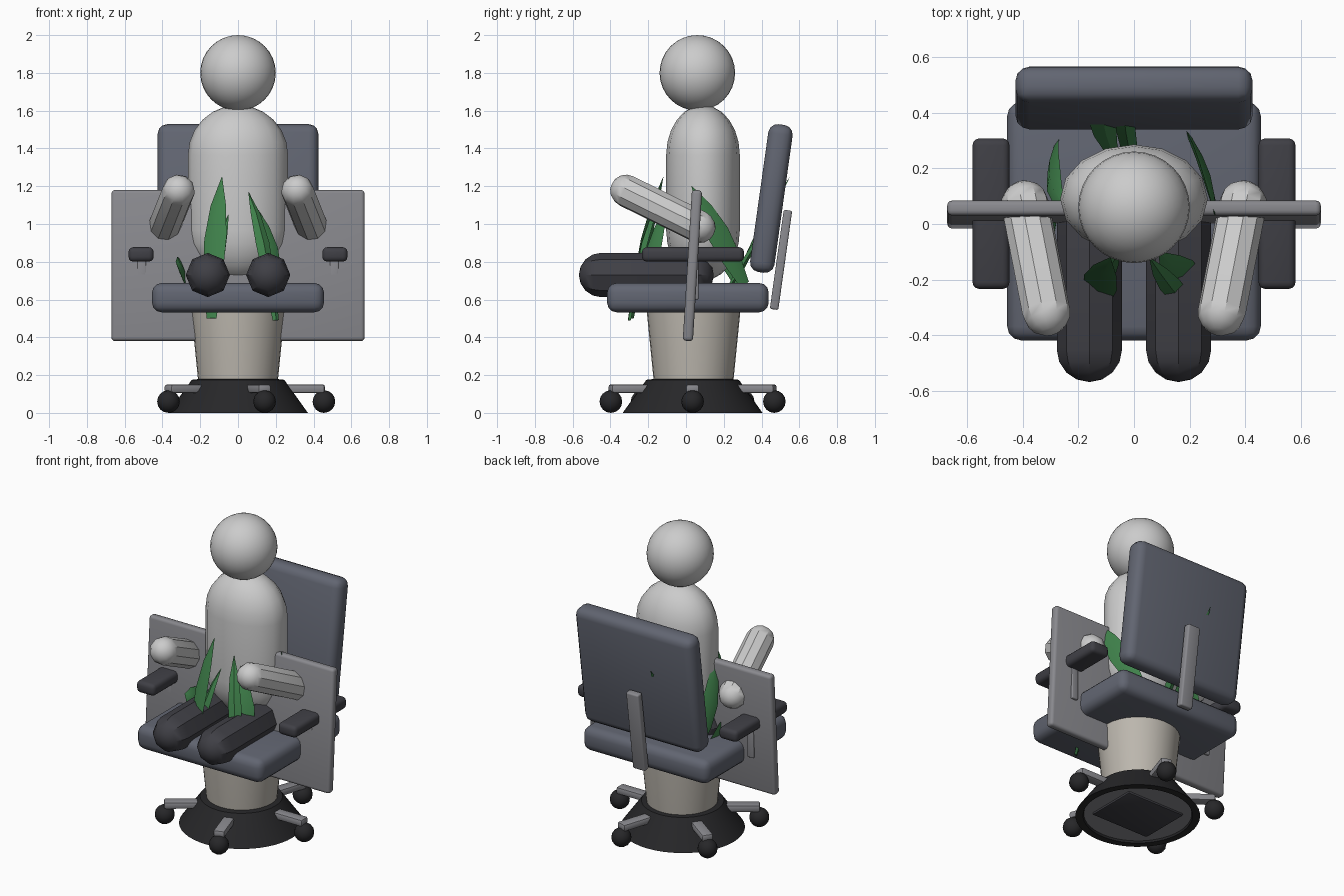
import bpy, bmesh, math
from mathutils import Vector, Matrix

if "Cube" in bpy.data.objects:
    bpy.data.objects.remove(bpy.data.objects["Cube"])


def material(name, r, g, b):
    m = bpy.data.materials.new(name)
    m.diffuse_color = (r, g, b, 1)
    m.use_nodes = True
    m.node_tree.nodes["Principled BSDF"].inputs["Base Color"].default_value = m.diffuse_color
    return m


CUSHION = material("cushion", 0.12, 0.13, 0.165)
DARK = material("dark", 0.05, 0.05, 0.06)
BLACK = material("black", 0.02, 0.02, 0.022)
METAL = material("metal", 0.25, 0.25, 0.27)
POT = material("pot", 0.5, 0.47, 0.42)
GREEN = material("green", 0.05, 0.22, 0.07)
SKIN = material("pale", 0.65, 0.65, 0.65)


def finish(name, bm, mat, matrix=Matrix()):
    bmesh.ops.remove_doubles(bm, verts=bm.verts, dist=1e-5)
    bmesh.ops.recalc_face_normals(bm, faces=bm.faces)
    bm.transform(matrix)
    me = bpy.data.meshes.new(name)
    bm.to_mesh(me)
    bm.free()
    me.materials.append(mat)
    ob = bpy.data.objects.new(name, me)
    bpy.context.collection.objects.link(ob)
    return ob


def box(name, loc, size, bevel, mat, tilt=0, turn=0, seg=3):
    bm = bmesh.new()
    bmesh.ops.create_cube(bm, size=1)
    bm.transform(Matrix.Diagonal((*size, 1)))
    bmesh.ops.bevel(bm, geom=bm.edges[:], offset=bevel, segments=seg, profile=0.5, affect='EDGES')
    m = Matrix.Translation(loc) @ Matrix.Rotation(turn, 4, 'Z') @ Matrix.Rotation(-math.radians(tilt), 4, 'X')
    return finish(name, bm, mat, m)


def lathe(name, profile, n, mat, matrix):
    bm = bmesh.new()
    rings = [[bm.verts.new((r * math.cos(2 * math.pi * k / n), r * math.sin(2 * math.pi * k / n), z))
              for k in range(n)] for r, z in profile]
    for a, b in zip(rings, rings[1:]):
        for k in range(n):
            j = (k + 1) % n
            bm.faces.new((a[k], a[j], b[j], b[k]))
    return finish(name, bm, mat, matrix)


def capsule(name, a, b, r, n, caps, mat, squash=1):
    a, b = Vector(a), Vector(b)
    h = (b - a).length
    arc = [math.pi / 2 * i / caps for i in range(caps + 1)]
    prof = [(r * math.sin(t), -r * math.cos(t)) for t in arc]
    prof += [(r * math.cos(t), h + r * math.sin(t)) for t in arc]
    rot = Vector((0, 0, 1)).rotation_difference(b - a).to_matrix().to_4x4()
    return lathe(name, prof, n, mat, Matrix.Translation(a) @ rot @ Matrix.Diagonal((1, squash, 1, 1)))


def ball(name, loc, r, n, mat):
    bm = bmesh.new()
    bmesh.ops.create_uvsphere(bm, u_segments=n, v_segments=n // 2, radius=r)
    return finish(name, bm, mat, Matrix.Translation(loc))


def leaf(name, tip, mid, root, width):
    # curved blade with a thin diamond cross-section
    tip, mid, root = Vector(tip), Vector(mid), Vector(root)
    bm = bmesh.new()
    rings = []
    for t, w in ((0, 0.45), (0.25, 0.85), (0.5, 1), (0.75, 0.7), (1, 0.02)):
        p = root * (1 - t) * (1 - 2 * t) + mid * 4 * t * (1 - t) + tip * t * (2 * t - 1)
        out = Vector((mid.x, mid.y - 0.04, 0)).normalized()
        side = out.cross((tip - root).normalized()).normalized()
        thick = side.cross(tip - root).normalized() * 0.015 * w
        side *= width / 2 * w
        rings.append([bm.verts.new(p + d) for d in (side, thick, -side, -thick)])
    for a, b in zip(rings, rings[1:]):
        for k in range(4):
            j = (k + 1) % 4
            bm.faces.new((a[k], a[j], b[j], b[k]))
    bm.faces.new(rings[0])
    bm.faces.new(rings[-1])
    return finish(name, bm, GREEN)


CY = 0.035

# chair: seat, backrest, support, armrests
box("seat", (0, 0.01, 0.61), (0.91, 0.855, 0.155), 0.05, CUSHION)
box("backrest", (0, 0.452, 1.135), (0.85, 0.13, 0.79), 0.05, CUSHION, 8)
box("back_support", (0, 0.503, 0.81), (0.09, 0.045, 0.53), 0.01, METAL, 8)
for s, side in ((-1, "left"), (1, "right")):
    box(side + "_armrest", (0.513 * s, 0.037, 0.839), (0.133, 0.54, 0.076), 0.025, DARK)
    box(side + "_armrest_post", (0.51 * s, CY, 0.71), (0.045, 0.062, 0.22), 0.006, METAL)

# five-star foot with castors
for i in range(5):
    a = 2 * math.pi * i / 5
    c, s = math.cos(a), math.sin(a)
    box(f"star_leg_{i}", (0.235 * c, CY + 0.235 * s, 0.128), (0.45, 0.07, 0.045), 0.012, METAL, 0, a, 2)
    ball(f"castor_{i}", (0.455 * c, CY + 0.455 * s, 0.06), 0.06, 16, BLACK)

# conical base, floor disc and plate beneath, pot
at = Matrix.Translation((0, CY, 0))
lathe("base", [(0.32, 0.012), (0.325, 0), (0.37, 0), (0.245, 0.175), (0.2, 0.18)], 48, BLACK, at)
lathe("base_disc", [(0, 0.015), (0.328, 0.015), (0.328, 0.03), (0, 0.03)], 48, METAL, at)
box("base_plate", (0, CY, 0.015), (0.42, 0.34, 0.025), 0.008, DARK, 0, 0, 2)
lathe("pot", [(0, 0.06), (0.2, 0.06), (0.25, 0.56), (0.25, 0.6), (0, 0.6)], 32, POT,
      Matrix.Translation((0, 0.04, 0)))

# wide upright panel
box("panel", (0, 0.034, 0.78), (1.34, 0.054, 0.80), 0.018, METAL, 3.5)

# figure
ball("head", (0, 0.06, 1.8), 0.2, 32, SKIN)
capsule("torso", (0, 0.09, 0.965), (0, 0.09, 1.365), 0.265, 16, 6, SKIN, 0.195 / 0.265)
for s, side in ((-1, "left"), (1, "right")):
    capsule(side + "_arm", (0.39 * s, 0.07, 0.985), (0.315 * s, -0.315, 1.175), 0.087, 10, 4, SKIN)
    capsule(side + "_thigh", (0.16 * s, 0.03, 0.73), (0.16 * s, -0.45, 0.73), 0.117, 8, 4, DARK)

# leaves: tip, middle, root, width
LEAVES = [
    ((-0.085, -0.12, 1.25), (-0.12, -0.21, 0.92), (-0.14, -0.29, 0.5), 0.13),
    ((0.055, -0.12, 1.17), (0.13, -0.22, 0.9), (0.2, -0.3, 0.49), 0.08),
    ((0.09, -0.1, 1.1), (0.16, -0.17, 0.87), (0.2, -0.2, 0.65), 0.13),
    ((-0.25, 0.06, 1.17), (-0.29, 0.17, 0.93), (-0.28, 0.28, 0.68), 0.12),
    ((0.29, 0.03, 1.2), (0.26, 0.17, 0.95), (0.2, 0.31, 0.68), 0.13),
    ((-0.13, 0.55, 1.25), (-0.12, 0.4, 0.98), (-0.08, 0.26, 0.68), 0.1),
    ((-0.04, 0.46, 1.05), (-0.03, 0.34, 0.85), (0, 0.2, 0.62), 0.07),
    ((-0.05, -0.1, 1.05), (-0.1, -0.17, 0.85), (-0.13, -0.22, 0.62), 0.07),
    ((-0.33, -0.08, 0.8), (-0.3, -0.02, 0.76), (-0.27, 0.12, 0.66), 0.14),
]
for i, data in enumerate(LEAVES):
    leaf(f"leaf_{i}", *data)

bpy.ops.object.select_all(action='SELECT')
bpy.context.view_layer.objects.active = bpy.data.objects["seat"]
bpy.ops.object.shade_smooth_by_angle(angle=math.radians(32))
